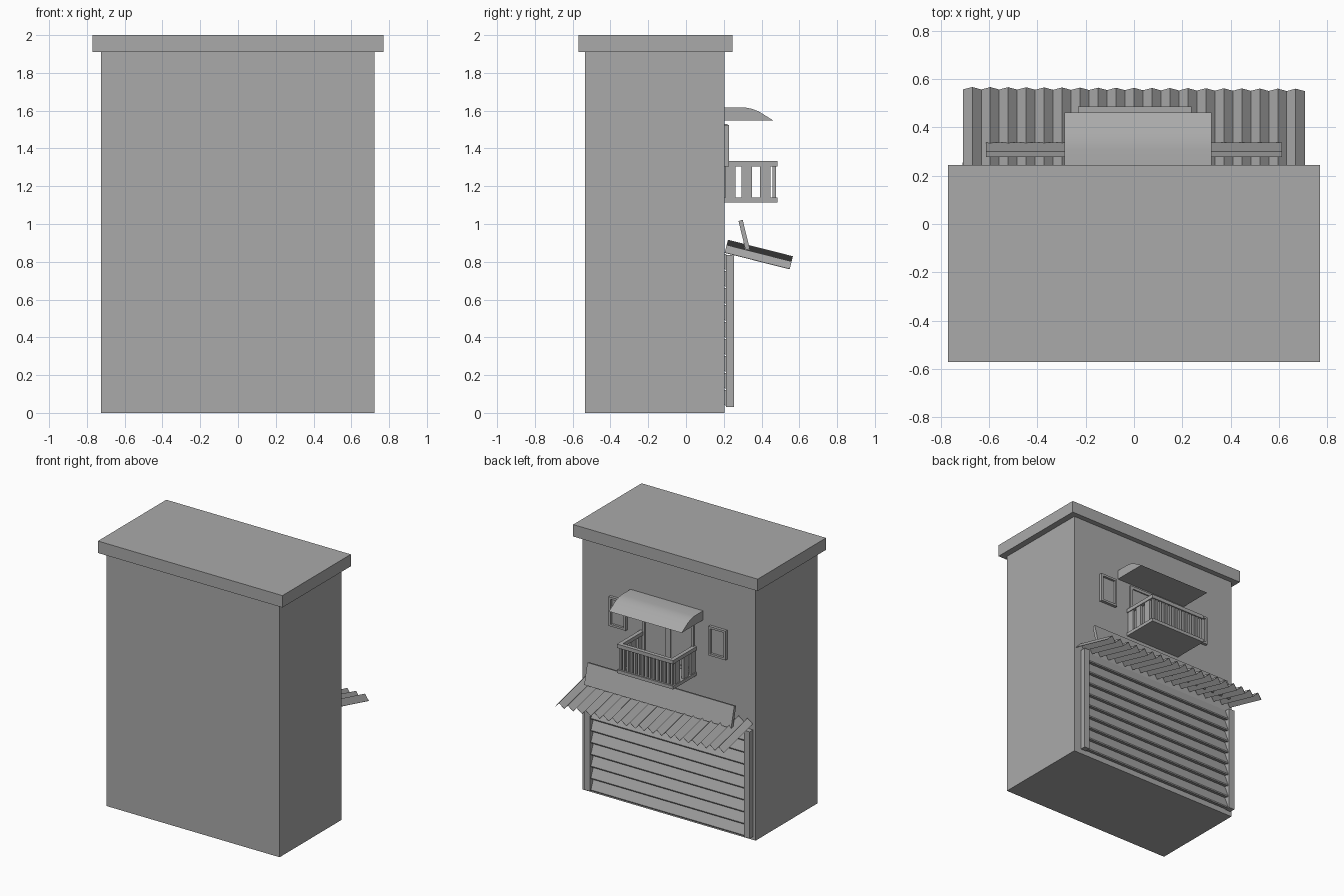
import bpy, bmesh, math
from mathutils import Matrix

cube = bpy.data.objects.get("Cube")
if cube:
    bpy.data.objects.remove(cube, do_unlink=True)

GREY = (0.40, 0.40, 0.40, 1)
plaster = bpy.data.materials.new("plain grey")
plaster.use_nodes = True
plaster.diffuse_color = GREY
plaster.node_tree.nodes["Principled BSDF"].inputs["Base Color"].default_value = GREY

WALL = 0.205  # plane of the shop wall


def finish(name, bm):
    bmesh.ops.recalc_face_normals(bm, faces=bm.faces)
    mesh = bpy.data.meshes.new(name)
    bm.to_mesh(mesh)
    bm.free()
    mesh.materials.append(plaster)
    obj = bpy.data.objects.new(name, mesh)
    bpy.context.collection.objects.link(obj)
    return obj


def add_box(bm, x, y, z):
    """Add a box given (low, high) ranges."""
    size = [r[1] - r[0] for r in (x, y, z)]
    mid = [(r[1] + r[0]) / 2 for r in (x, y, z)]
    bmesh.ops.create_cube(bm, size=1, matrix=Matrix.Translation(mid) @ Matrix.Diagonal((*size, 1)))


def boxes(name, *ranges):
    bm = bmesh.new()
    for r in ranges:
        add_box(bm, *r)
    return finish(name, bm)


def add_prism(bm, profile, x0, x1):
    """Extrude a (y, z) outline along x."""
    face = bm.faces.new([bm.verts.new((x0, y, z)) for y, z in profile])
    new = bmesh.ops.extrude_face_region(bm, geom=[face])["geom"]
    verts = [v for v in new if isinstance(v, bmesh.types.BMVert)]
    bmesh.ops.translate(bm, verts=verts, vec=(x1 - x0, 0, 0))


def prism(name, profile, x0, x1):
    bm = bmesh.new()
    add_prism(bm, profile, x0, x1)
    return finish(name, bm)


def framed_panel(name, x, z, depth, border):
    """Four frame bars around a recessed pane."""
    y = (WALL - 0.005, WALL + depth)
    (x0, x1), (z0, z1) = x, z
    inner = (z0 + border, z1 - border)
    boxes(name + "_frame",
          ((x0, x0 + border), y, z), ((x1 - border, x1), y, z),
          ((x0 + border, x1 - border), y, (z0, z0 + border)),
          ((x0 + border, x1 - border), y, (z1 - border, z1)))
    boxes(name + "_pane", ((x0 + border, x1 - border), (WALL - 0.005, WALL + 0.005), inner))


# Main block and overhanging roof slab
boxes("building_body", ((-0.725, 0.722), (-0.535, WALL), (0, 1.91)))
boxes("roof_slab", ((-0.77, 0.77), (-0.57, 0.245), (1.91, 2.0)))

# Posts beside the shutter
boxes("left_post", ((0.622, 0.668), (0.213, 0.255), (0.03, 0.835)))
boxes("right_post", ((-0.71, -0.662), (0.213, 0.255), (0.03, 0.835)))

# Roller shutter made of overlapping tilted slats
bm = bmesh.new()
slats, bottom, pitch = 9, 0.03, 0.09
for i in range(slats):
    z = bottom + i * pitch
    add_prism(bm, [(WALL - 0.003, z + 0.012), (0.243, z), (0.245, z + 0.008),
                   (0.212, z + pitch), (WALL - 0.003, z + pitch)], -0.662, 0.622)
finish("shutter_slats", bm)

# Corrugated awning: a zigzag sheet, sloping outward and slightly uneven
bm = bmesh.new()
teeth, half_width, height, sag = 19, 0.706, 0.04, 0.03
slope = math.radians(14.2)
length = 0.355
rows = []
for i in range(2 * teeth + 1):
    t = i / (2 * teeth)
    lift = height * (i % 2) + sag * (1 - t)
    pair = []
    for d in (0, length):
        y = WALL + d * math.cos(slope) + lift * math.sin(slope)
        z = 0.848 - d * math.sin(slope) + lift * math.cos(slope)
        pair.append(bm.verts.new((-half_width + 2 * half_width * t, y, z)))
    rows.append(pair)
for a, b in zip(rows, rows[1:]):
    bm.faces.new((a[0], a[1], b[1], b[0]))
awning = finish("corrugated_awning", bm)
sheet = awning.modifiers.new("sheet thickness", "SOLIDIFY")
sheet.thickness = 0.003
sheet.offset = 0

# Blank leaning board on the awning
prism("awning_board", [(0.315, 0.862), (0.338, 0.868), (0.300, 1.022), (0.278, 1.016)], -0.613, 0.613)

# Balcony slab, rails and balusters
bx0, bx1, by = -0.232, 0.237, 0.485
boxes("balcony_floor", ((bx0, bx1), (WALL, by), (1.115, 1.14)))
rail_z, bar_z, rail = (1.305, 1.333), (1.135, 1.31), 0.03
boxes("balcony_rail",
      ((bx0, bx1), (by - rail, by), rail_z),
      ((bx0, bx0 + rail), (WALL, by - rail), rail_z),
      ((bx1 - rail, bx1), (WALL, by - rail), rail_z))

bm = bmesh.new()
count = 15
for i in range(count):
    x = bx0 + 0.02 + i * (bx1 - bx0 - 0.04) / (count - 1)
    add_box(bm, (x - 0.009, x + 0.009), (by - 0.026, by - 0.008), bar_z)
for x in (bx0 + 0.015, bx1 - 0.015):
    for y in (0.235, 0.322, 0.42):
        add_box(bm, (x - 0.009, x + 0.009), (y - 0.027, y + 0.027), bar_z)
finish("balcony_balusters", bm)

# Rounded canopy over the balcony
canopy = prism("balcony_canopy", [(WALL, 1.548), (WALL, 1.617), (0.31, 1.617), (0.345, 1.611),
                                  (0.385, 1.596), (0.462, 1.548)], -0.287, 0.32)
bpy.context.view_layer.objects.active = canopy
canopy.select_set(True)
bpy.ops.object.shade_smooth_by_angle(angle=math.radians(30))
canopy.select_set(False)

# Double balcony door and the two windows
framed_panel("left_door", (0.0, 0.215), (1.14, 1.53), 0.014, 0.022)
framed_panel("right_door", (-0.215, 0.0), (1.14, 1.53), 0.014, 0.022)
for side, x in (("left", (0.345, 0.488)), ("right", (-0.488, -0.345))):
    framed_panel(side + "_window", x, (1.305, 1.525), 0.022, 0.016)
